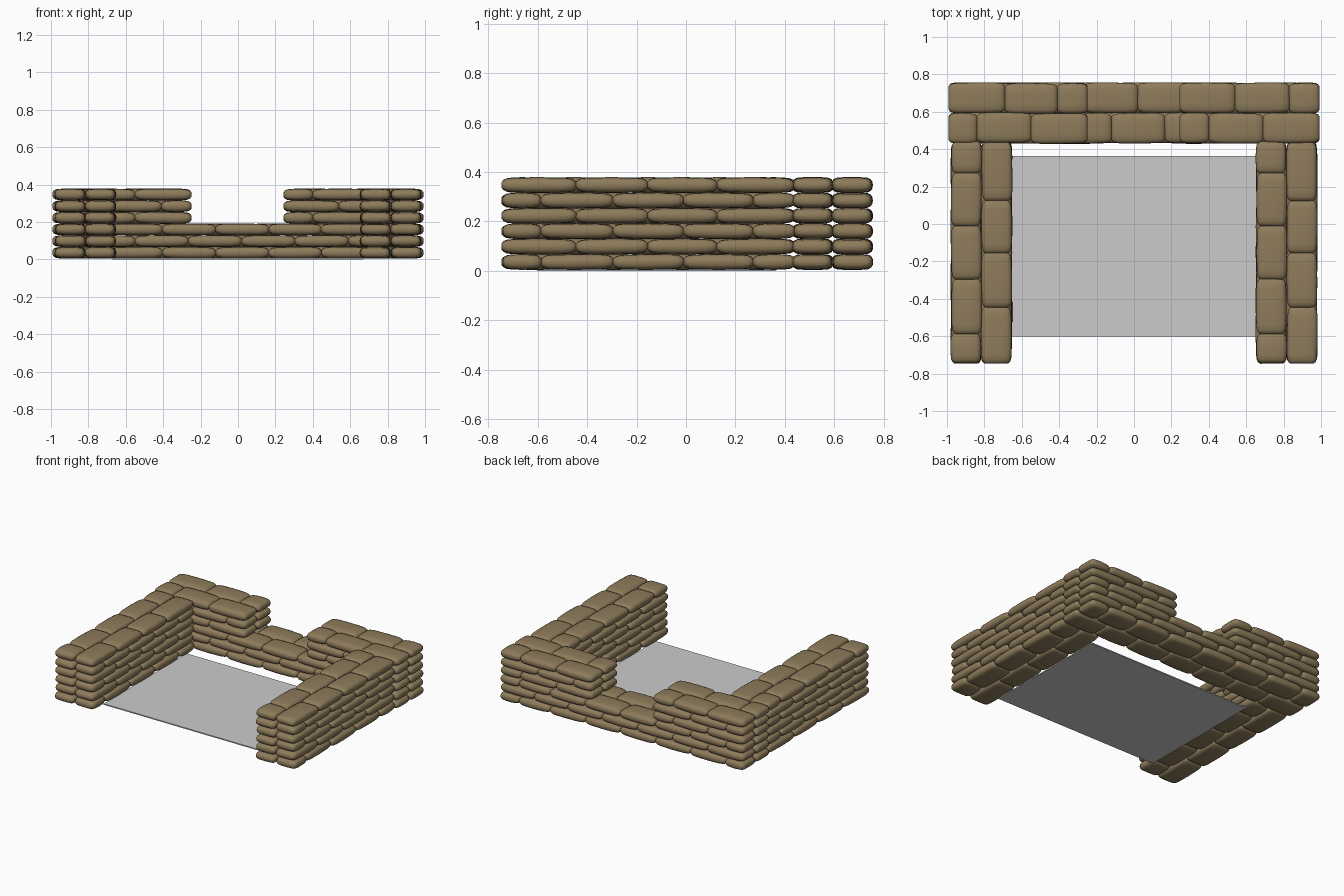
import bpy, bmesh, random
from math import radians
from mathutils import Matrix, Vector

if "Cube" in bpy.data.objects:
    bpy.data.objects.remove(bpy.data.objects["Cube"])

random.seed(4)
LAYERS, PITCH, Z0 = 6, 0.0622, 0.036

burlap = bpy.data.materials.new("burlap")
burlap.diffuse_color = (0.27, 0.2, 0.105, 1)
burlap.use_nodes = True
burlap.node_tree.nodes["Principled BSDF"].inputs["Base Color"].default_value = burlap.diffuse_color

# Half cross-section of a bag: bulging sides, nearly flat top
QUARTER = [(1, 0), (0.975, 0.4), (0.9, 0.72), (0.74, 0.92), (0.38, 1.0)]
upper = QUARTER + [(-x, z) for x, z in reversed(QUARTER)]
SECTION = upper + [(x, -z) for x, z in reversed(upper[1:-1])]
# End taper: inset from the tip, width scale, height scale
TAPER = [(0, 0.74, 0.36), (0.008, 0.88, 0.66), (0.022, 0.96, 0.87), (0.05, 1, 0.97)]


def add_bag(bm, centre, length, width, height, along_y):
    """Loft one pillow-shaped bag, with a little random turn and bulge."""
    half = length / 2
    k = min(1, length / 0.2)
    stations = [(-half + d * k, w, h) for d, w, h in TAPER]
    stations += [(0, 1.02, 1.03)] + [(-s, w, h) for s, w, h in reversed(stations)]
    turn = radians(random.uniform(-0.8, 0.8) + (90 if along_y else 0))
    mat = Matrix.Translation(centre) @ Matrix.Rotation(turn, 4, 'Z')
    mat = mat @ Matrix.Rotation(radians(random.uniform(-0.5, 0.5)), 4, 'Y')
    rings = [[bm.verts.new(mat @ Vector((s, x * w * width / 2, z * h * height / 2)))
              for x, z in SECTION] for s, w, h in stations]
    n = len(SECTION)
    for a, b in zip(rings, rings[1:]):
        for i in range(n):
            bm.faces.new((a[i], a[(i + 1) % n], b[(i + 1) % n], b[i]))
    bm.faces.new(rings[0])
    bm.faces.new(rings[-1][::-1])


def add_row(bm, joints, across, layer, along_y):
    """One course of bags lying between consecutive joints."""
    for a, b in zip(joints, joints[1:]):
        mid, side = (a + b) / 2, across + random.uniform(-0.003, 0.003)
        z = Z0 + PITCH * layer
        centre = Vector((side, mid, z)) if along_y else Vector((mid, side, z))
        add_bag(bm, centre, b - a + 0.003, 0.161, 0.0625, along_y)


def finish(bm, name):
    bmesh.ops.recalc_face_normals(bm, faces=bm.faces)
    mesh = bpy.data.meshes.new(name)
    bm.to_mesh(mesh)
    bm.free()
    ob = bpy.data.objects.new(name, mesh)
    bpy.context.collection.objects.link(ob)
    mesh.materials.append(burlap)
    mesh.shade_smooth()
    return ob


# Side walls: two bags thick, running bond
LONG = [-0.745, -0.445, -0.155, 0.125, 0.435]
SHORT = [-0.74, -0.587, -0.295, -0.01, 0.272, 0.44]
for name, inner, outer, swap in (("left_wall", -0.735, -0.897, 0), ("right_wall", 0.735, 0.897, 1)):
    bm = bmesh.new()
    for layer in range(LAYERS):
        for x, parity in ((outer, swap), (inner, 1 - swap)):
            add_row(bm, LONG if (layer + parity) % 2 == 0 else SHORT, x, layer, True)
    finish(bm, name)

# Back wall: full width for three courses, then split around the opening
FULL = ([-0.99, -0.69, -0.405, -0.12, 0.165, 0.445, 0.72, 0.99],
        [-0.99, -0.84, -0.55, -0.265, 0.02, 0.305, 0.59, 0.84, 0.99])
SPLIT = (([-0.99, -0.84, -0.55, -0.25], [0.245, 0.4, 0.69, 0.99]),
         ([-0.99, -0.69, -0.41, -0.25], [0.245, 0.54, 0.83, 0.99]))
back = bmesh.new()
for layer in range(LAYERS):
    for row, y in enumerate((0.513, 0.673)):
        if layer < 3:
            add_row(back, FULL[(layer + row) % 2], y, layer, False)
        else:
            for joints in SPLIT[(layer + 1 + row) % 2]:
                add_row(back, joints, y, layer, False)
finish(back, "back_wall")

# Grey floor slab
bpy.ops.mesh.primitive_cube_add(size=1, location=(0, -0.12, 0.004))
floor = bpy.context.object
floor.name = "floor"
floor.scale = (1.34, 0.965, 0.008)
